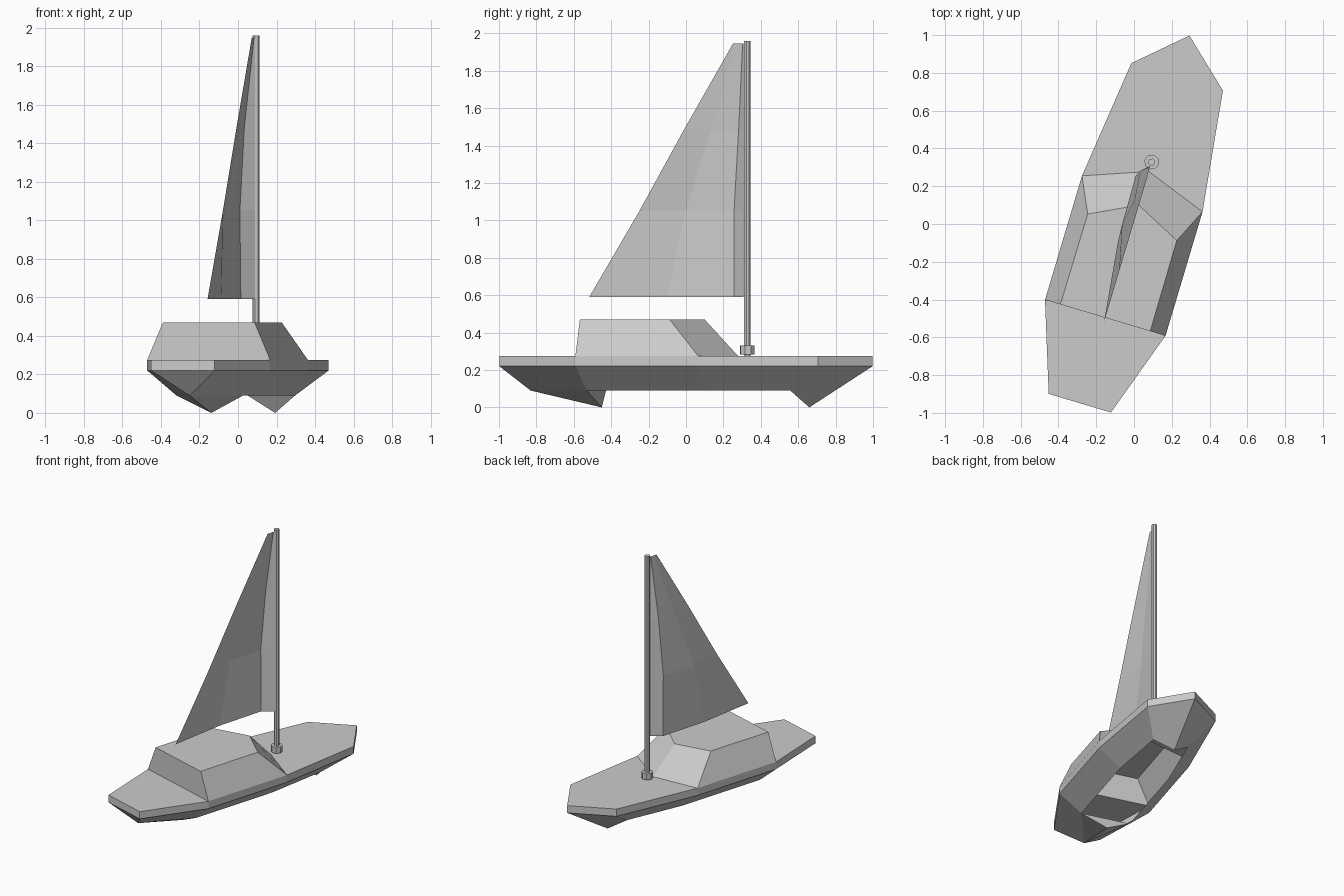
import bpy, bmesh, math

if "Cube" in bpy.data.objects:
    bpy.data.objects.remove(bpy.data.objects["Cube"], do_unlink=True)

HEADING = math.radians(-16.6)      # the boat lies at an angle to the grid
AXIS_SHIFT = -0.004

grey = bpy.data.materials.new("plain_grey")
grey.use_nodes = True
grey.diffuse_color = (0.6, 0.6, 0.6, 1)
grey.node_tree.nodes["Principled BSDF"].inputs["Base Color"].default_value = (0.6, 0.6, 0.6, 1)


def finish(name, bm, mirror=False):
    bmesh.ops.remove_doubles(bm, verts=bm.verts, dist=0.0005)
    bmesh.ops.recalc_face_normals(bm, faces=bm.faces)
    mesh = bpy.data.meshes.new(name)
    bm.to_mesh(mesh)
    bm.free()
    mesh.materials.append(grey)
    ob = bpy.data.objects.new(name, mesh)
    bpy.context.collection.objects.link(ob)
    ob.rotation_euler.z = HEADING
    ob.location.x = AXIS_SHIFT
    if mirror:
        ob.modifiers.new("mirror", 'MIRROR').merge_threshold = 0.001
    return ob


def face(bm, *points):
    bm.faces.new([bm.verts.new(p) for p in points])


def strip(bm, lower, upper):
    for i in range(len(lower) - 1):
        face(bm, lower[i], lower[i + 1], upper[i + 1], upper[i])


# Hull half: x is half breadth, y runs to the bow
DECK, RIM, CHINE, ROOF = 0.275, 0.22, 0.09, 0.47
outline = [(0, -0.99), (0.172, -0.99), (0.333, -0.518), (0.333, 0.167), (0.253, 0.813), (0, 1.041)]
deck = [(x, y, DECK) for x, y in outline]
rim = [(x, y, RIM) for x, y in outline]
stern_low = (0, -0.867, CHINE)
aft_chine = (0.18, -0.5, CHINE)
bow_chine = (0.128, 0.62, CHINE)
aft_keel = (0, -0.47, 0)
bow_keel = (0, 0.688, 0)

hull = bmesh.new()
strip(hull, rim, deck)
strip(hull, [stern_low, aft_chine, (0.18, 0.167, CHINE), bow_chine, bow_keel], rim[1:])
face(hull, rim[0], rim[1], stern_low)
# Keel points, with an open bottom between them
face(hull, stern_low, aft_chine, aft_keel)
face(hull, aft_chine, (0, -0.5, CHINE), aft_keel)
face(hull, bow_chine, bow_keel, (0, 0.62, CHINE))
# Decks fore and aft of the cabin
cabin_base = [(0, -0.518, DECK), deck[2], deck[3], (0, 0.29, DECK)]
cabin_top = [(0, -0.518, ROOF), (0.248, -0.518, ROOF), (0.246, -0.018, ROOF), (0, 0.104, ROOF)]
face(hull, deck[0], deck[1], deck[2], cabin_base[0])
face(hull, deck[3], deck[4], deck[5], cabin_base[3])
# Cabin walls and roof, hollow underneath
strip(hull, cabin_base, cabin_top)
face(hull, *cabin_top)
finish("hull_and_cabin", hull, mirror=True)

# Mast and its collar
MAST_Y = 0.342


def post(name, radius, bottom, top, sides):
    bm = bmesh.new()
    bmesh.ops.create_cone(bm, cap_ends=True, segments=sides, radius1=radius, radius2=radius, depth=top - bottom)
    bmesh.ops.translate(bm, verts=bm.verts, vec=(0, MAST_Y, (top + bottom) / 2))
    finish(name, bm)


post("mast", 0.019, DECK, 1.96, 8)
post("mast_collar", 0.04, 0.283, 0.33, 8)

# Sail: rows from foot to head, each from luff through the belly to the leech
rows = [
    (0.59, [(0, 0.322), (-0.055, 0.25), (-0.05, -0.12), (0, -0.54)]),
    (1.05, [(0, 0.322), (-0.06, 0.25), (-0.056, -0.02), (0, -0.26)]),
    (1.48, [(0, 0.322), (-0.045, 0.28), (-0.03, 0.13), (0, -0.014)]),
    (1.945, [(0, 0.322), (-0.003, 0.315), (-0.002, 0.285), (0, 0.262)]),
]
rows = [[(x, y, z) for x, y in row] for z, row in rows]
sail = bmesh.new()
for low, high in zip(rows, rows[1:]):
    strip(sail, low, high)
finish("sail", sail)
